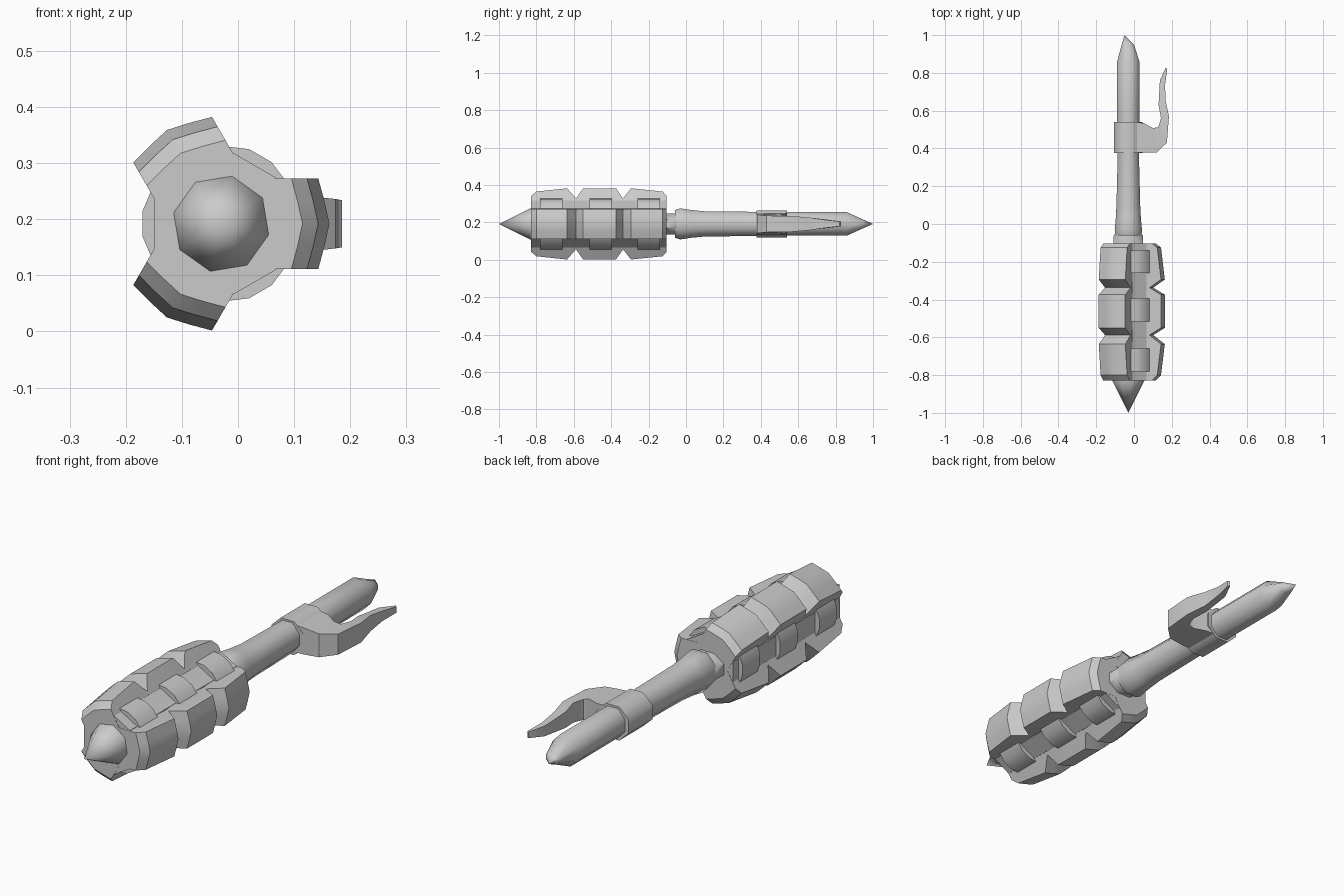
import bpy, bmesh, math
from mathutils import Vector

if "Cube" in bpy.data.objects:
    bpy.data.objects.remove(bpy.data.objects["Cube"])

CX, CZ = -0.03, 0.192   # long axis of the tool runs along y here

grey = bpy.data.materials.new("light grey")
grey.diffuse_color = (0.6, 0.6, 0.6, 1)
grey.use_nodes = True
grey.node_tree.nodes["Principled BSDF"].inputs["Base Color"].default_value = grey.diffuse_color


def loft(name, sections, angle=30):
    """Skin a list of equal-length point loops; a one-point loop makes a tip."""
    bm = bmesh.new()
    rings = [[bm.verts.new(p) for p in s] for s in sections]
    for a, b in zip(rings, rings[1:]):
        n = max(len(a), len(b))
        for i in range(n):
            j = (i + 1) % n
            if len(b) == 1:
                bm.faces.new((a[i], a[j], b[0]))
            elif len(a) == 1:
                bm.faces.new((a[0], b[j], b[i]))
            else:
                bm.faces.new((a[i], a[j], b[j], b[i]))
    for r in (rings[0], rings[-1]):
        if len(r) > 2:
            bm.faces.new(r)
    bmesh.ops.recalc_face_normals(bm, faces=bm.faces)
    me = bpy.data.meshes.new(name)
    bm.to_mesh(me)
    bm.free()
    me.materials.append(grey)
    ob = bpy.data.objects.new(name, me)
    bpy.context.collection.objects.link(ob)
    bpy.ops.object.select_all(action='DESELECT')
    ob.select_set(True)
    bpy.context.view_layer.objects.active = ob
    bpy.ops.object.shade_smooth_by_angle(angle=math.radians(angle))
    return ob


def ring(y, rx, rz, n=8, turn=22.5, dx=0.0):
    """Elliptical loop round the axis."""
    return [Vector((CX + dx + rx * math.cos(math.radians(turn) + i * math.tau / n), y,
                    CZ + rz * math.sin(math.radians(turn) + i * math.tau / n)))
            for i in range(n)]


def radial(y, deg, pts):
    """Place (outward, sideways) points round the axis at an angle."""
    c, s = math.cos(math.radians(deg)), math.sin(math.radians(deg))
    return [Vector((CX + r * c - t * s, y, CZ + r * s + t * c)) for r, t in pts]


# Six-sided core of the head
def core_loop(y):
    return [p for d in (60, 180, 300) for p in radial(y, d, [(0.12, -0.043), (0.12, 0.043)])]


loft("head_core", [core_loop(-0.828), core_loop(-0.104)])

# Front spike
loft("front_spike", [ring(-0.80, 0.087, 0.087, turn=32), ring(-0.83, 0.087, 0.087, turn=32),
                     [Vector((CX, -1.0, CZ))]], 50)

# Three ribbed flanges, each pinched into three lobes: (y, edge radius, half width)
PROFILE = [(-0.829, 0.125, 0.081), (-0.80, 0.153, 0.081), (-0.636, 0.173, 0.081),
           (-0.588, 0.112, 0.078), (-0.55, 0.173, 0.081), (-0.374, 0.173, 0.081),
           (-0.337, 0.112, 0.078), (-0.294, 0.173, 0.081), (-0.125, 0.153, 0.081),
           (-0.103, 0.125, 0.081)]
for k, deg in enumerate((0, 120, 240)):
    loft(f"flange_{k + 1}", [
        radial(y, deg, [(0.04, -w), (r, -w), (r + 0.011, -w / 2), (r + 0.020, 0),
                        (r + 0.011, w / 2), (r, w), (0.04, w)])
        for y, r, w in PROFILE])

# Clasp bands across the grooves between flanges
BAND = [(0.09, -0.056), (0.126, -0.056), (0.140, -0.023),
        (0.140, 0.023), (0.126, 0.056), (0.09, 0.056)]
for g, deg in enumerate((60, 180, 300)):
    for b, y in enumerate((-0.72, -0.455, -0.20)):
        loft(f"groove_band_{g + 1}_{b + 1}",
             [radial(y - 0.06, deg, BAND), radial(y + 0.06, deg, BAND)])

# Neck joining head and handle
loft("neck", [ring(-0.12, 0.084, 0.06), ring(-0.062, 0.084, 0.06),
              ring(-0.03, 0.06, 0.06)], 50)

# Handle shaft with flared start and slanted chisel tip
loft("handle", [ring(-0.06, 0.076, 0.080), ring(-0.03, 0.078, 0.090),
                ring(0.03, 0.072, 0.080), ring(0.10, 0.068, 0.073),
                ring(0.36, 0.061, 0.070), ring(0.56, 0.064, 0.068),
                ring(0.86, 0.064, 0.068), ring(0.95, 0.035, 0.024, dx=-0.003),
                [Vector((-0.05, 1.0, CZ))]], 50)

# Sleeve round the handle
loft("sleeve", [ring(0.377, 0.082, 0.078), ring(0.54, 0.082, 0.078)], 50)

# Curved side hook: inner point, outer point, half thickness
HOOK = [((-0.01, 0.539), (-0.01, 0.378), 0.060),
        ((0.05, 0.535), (0.06, 0.378), 0.056),
        ((0.10, 0.508), (0.12, 0.379), 0.050),
        ((0.128, 0.512), (0.174, 0.43), 0.044),
        ((0.143, 0.56), (0.185, 0.57), 0.042),
        ((0.130, 0.63), (0.166, 0.66), 0.034),
        ((0.137, 0.76), (0.165, 0.74), 0.022),
        ((0.168, 0.828), (0.176, 0.822), 0.013)]
loft("side_hook", [[Vector((a[0], a[1], CZ - h)), Vector((b[0], b[1], CZ - h)),
                    Vector((b[0], b[1], CZ + h)), Vector((a[0], a[1], CZ + h))]
                   for a, b, h in HOOK], 40)
